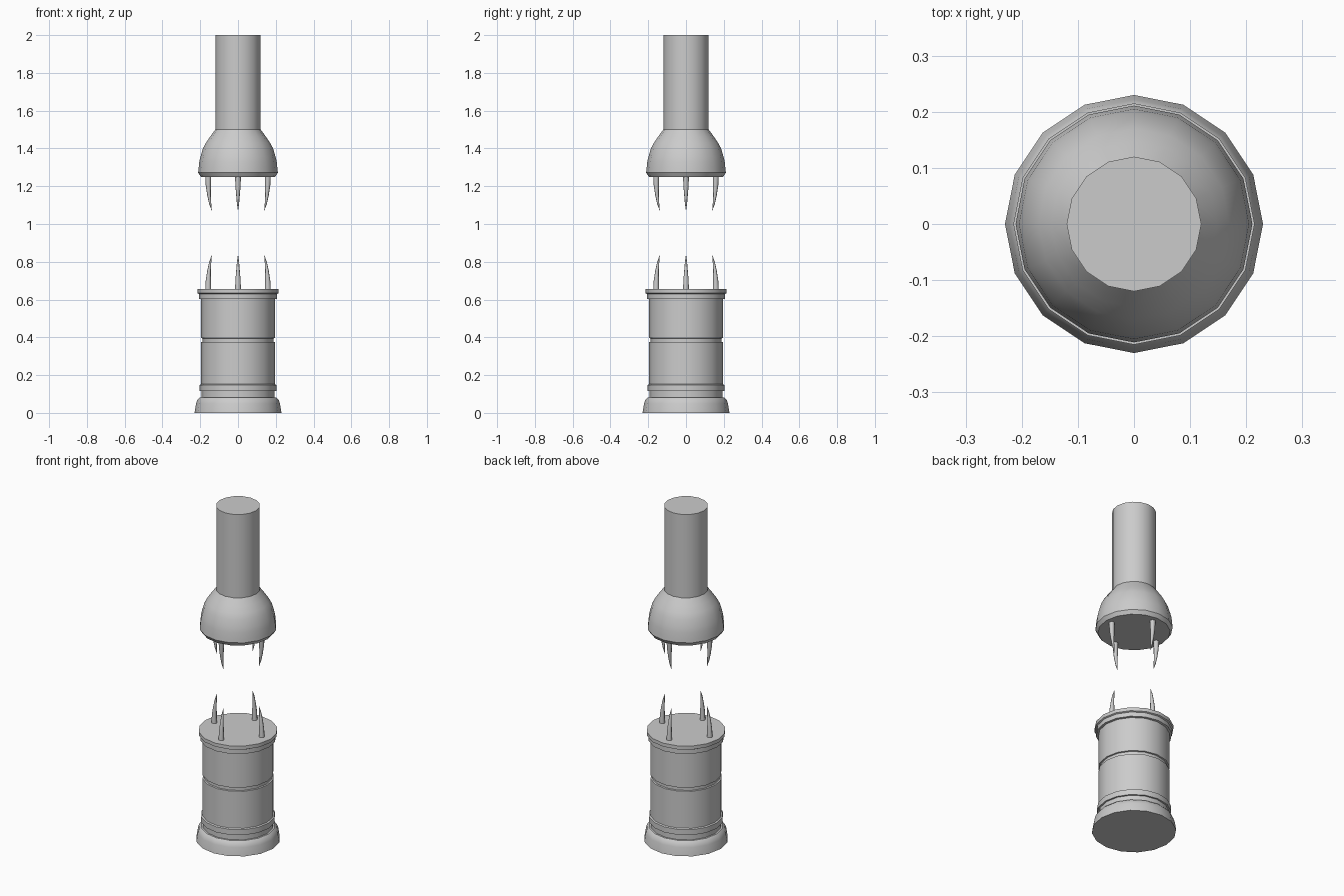
import bpy, bmesh
from math import sin, cos, pi, radians

if "Cube" in bpy.data.objects:
    bpy.data.objects.remove(bpy.data.objects["Cube"])

SIDES = 16


def finish(bm, name, angle):
    bmesh.ops.recalc_face_normals(bm, faces=bm.faces)
    mesh = bpy.data.meshes.new(name)
    bm.to_mesh(mesh)
    bm.free()
    obj = bpy.data.objects.new(name, mesh)
    bpy.context.collection.objects.link(obj)
    bpy.ops.object.select_all(action='DESELECT')
    obj.select_set(True)
    bpy.context.view_layer.objects.active = obj
    bpy.ops.object.shade_smooth_by_angle(angle=radians(angle))
    return obj


def skin(bm, rings):
    """Bridge equal-sized vertex rings and cap both ends."""
    for a, b in zip(rings, rings[1:]):
        n = len(a)
        for i in range(n):
            j = (i + 1) % n
            bm.faces.new((a[i], a[j], b[j], b[i]))
    bm.faces.new(rings[0][::-1])
    bm.faces.new(rings[-1])


def lathe(name, profile):
    bm = bmesh.new()
    rings = [[bm.verts.new((r * cos(2 * pi * i / SIDES), r * sin(2 * pi * i / SIDES), z))
              for i in range(SIDES)] for r, z in profile]
    skin(bm, rings)
    return finish(bm, name, 30)


def claws(name, base_z, direction):
    """Four inward-curving tapered spikes; rows are (radial centre, half width, height)."""
    sections = [(0.158, 0.016, -0.01), (0.157, 0.0135, 0.05), (0.153, 0.0095, 0.10),
                (0.147, 0.0055, 0.145), (0.139, 0.0008, 0.178)]
    bm = bmesh.new()
    for k in range(4):
        a = k * pi / 2
        rings = []
        for c, w, h in sections:
            ring = []
            for i in range(8):
                t = 2 * pi * i / 8
                u, v = c + w * cos(t), w * sin(t)
                ring.append(bm.verts.new((u * cos(a) - v * sin(a),
                                          u * sin(a) + v * cos(a),
                                          base_z + direction * h)))
            rings.append(ring)
        skin(bm, rings)
    return finish(bm, name, 50)


# Lower pedestal: flared foot, trim band, groove and stepped rim
lathe("lower_pedestal", [
    (0.23, 0), (0.222, 0.05), (0.215, 0.07), (0.203, 0.082), (0.193, 0.082),
    (0.193, 0.115), (0.203, 0.115), (0.203, 0.148), (0.195, 0.152),
    (0.195, 0.374), (0.187, 0.376), (0.187, 0.394), (0.195, 0.396),
    (0.195, 0.602), (0.207, 0.604), (0.207, 0.63), (0.215, 0.634), (0.215, 0.655)])

# Upper hanging column: bell-shaped head and straight shaft
lathe("upper_column", [
    (0.197, 1.25), (0.211, 1.272), (0.209, 1.29), (0.205, 1.33), (0.199, 1.355),
    (0.186, 1.40), (0.170, 1.43), (0.148, 1.462), (0.12, 1.5), (0.12, 2.0)])

# Facing sets of claws
claws("lower_claws", 0.655, 1)
claws("upper_claws", 1.25, -1)
